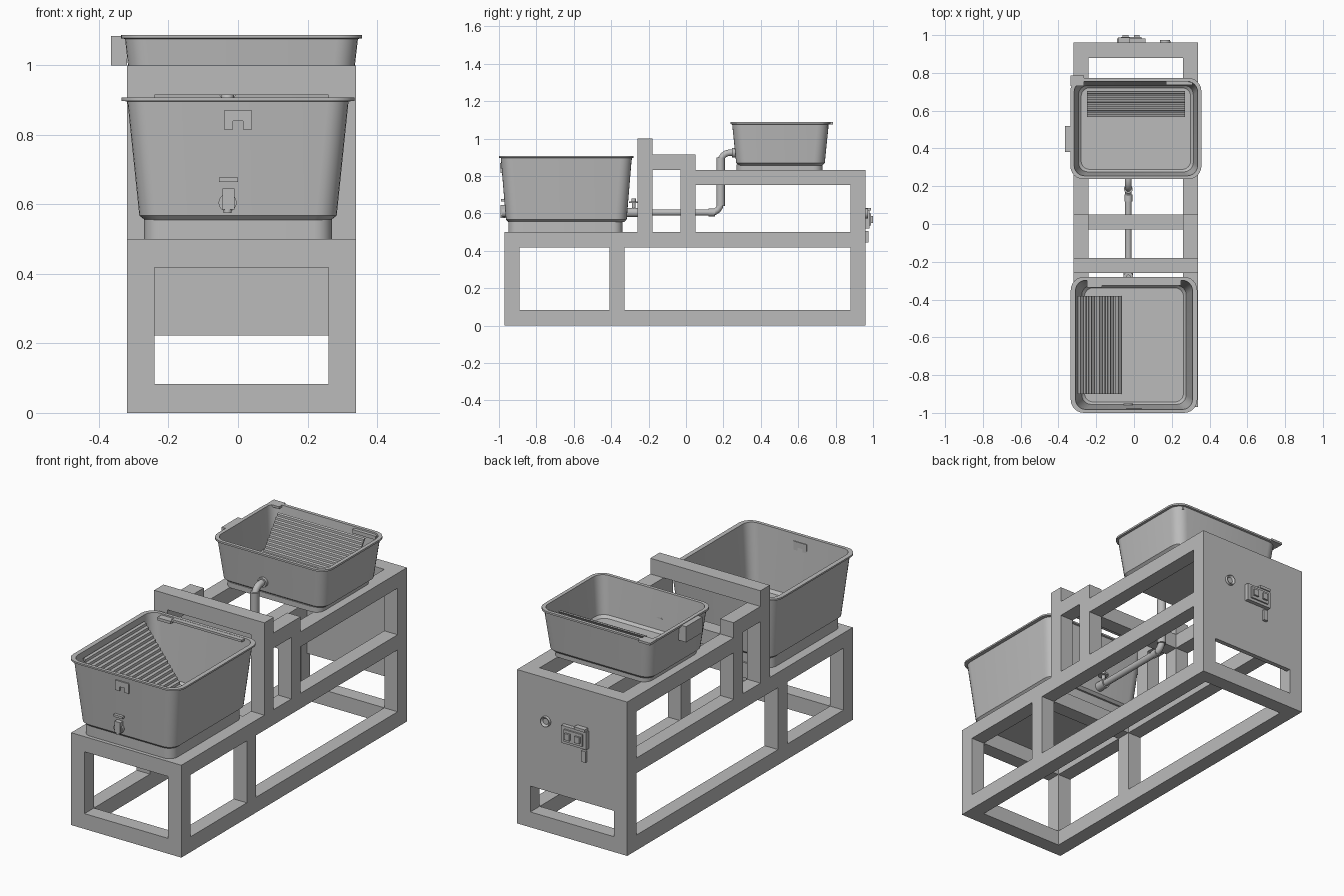
import bpy, bmesh, math
from mathutils import Vector

cube = bpy.data.objects.get("Cube")
if cube:
    bpy.data.objects.remove(cube, do_unlink=True)

grey = bpy.data.materials.new("plain_grey")
grey.use_nodes = True
grey.diffuse_color = (0.5, 0.5, 0.5, 1)
shader = next(n for n in grey.node_tree.nodes if n.type == 'BSDF_PRINCIPLED')
shader.inputs["Base Color"].default_value = (0.5, 0.5, 0.5, 1)


def finish(name, bm, smooth=False):
    bmesh.ops.recalc_face_normals(bm, faces=bm.faces)
    mesh = bpy.data.meshes.new(name)
    bm.to_mesh(mesh)
    bm.free()
    mesh.materials.append(grey)
    ob = bpy.data.objects.new(name, mesh)
    bpy.context.collection.objects.link(ob)
    if smooth:
        bpy.ops.object.select_all(action='DESELECT')
        ob.select_set(True)
        bpy.context.view_layer.objects.active = ob
        bpy.ops.object.shade_smooth_by_angle(angle=math.radians(35))
    return ob


def box(name, x, y, z):
    bm = bmesh.new()
    bmesh.ops.create_cube(bm, size=1)
    for v in bm.verts:
        v.co = [(a + b) / 2 + c * (b - a) for (a, b), c in zip((x, y, z), v.co)]
    return finish(name, bm)


def rod(name, start, end, radius, sides=20):
    start, end = Vector(start), Vector(end)
    bm = bmesh.new()
    bmesh.ops.create_cone(bm, cap_ends=True, segments=sides, radius1=radius,
                          radius2=radius, depth=(end - start).length)
    turn = (end - start).to_track_quat('Z', 'Y')
    for v in bm.verts:
        v.co = turn @ v.co + (start + end) / 2
    return finish(name, bm, True)


def loft(name, cx, cy, sections):
    """Stack rounded rectangles (half x, half y, z, corner radius), capped."""
    bm = bmesh.new()
    rings = []
    for hx, hy, z, r in sections:
        ring = []
        for q, (sx, sy) in enumerate(((1, 1), (-1, 1), (-1, -1), (1, -1))):
            for k in range(7):
                a = math.pi / 2 * (q + k / 6)
                ring.append(bm.verts.new((cx + sx * (hx - r) + r * math.cos(a),
                                          cy + sy * (hy - r) + r * math.sin(a), z)))
        rings.append(ring)
    n = len(rings[0])
    for lo, hi in zip(rings, rings[1:]):
        for i in range(n):
            j = (i + 1) % n
            bm.faces.new((lo[i], lo[j], hi[j], hi[i]))
    bm.faces.new(rings[0][::-1])
    bm.faces.new(rings[-1])
    return finish(name, bm, True)


def washboard(name, origin, width, slope, ridges):
    """Thin ridged board: width and slope are its two edge vectors."""
    o, w, s = Vector(origin), Vector(width), Vector(slope)
    up = w.cross(s).normalized()
    if up.z < 0:
        up = -up
    bm = bmesh.new()
    rows = []
    for i in range(2 * ridges + 1):
        p = o + s * (i / (2 * ridges))
        crest = up * (0.012 if i % 2 else 0.006)
        rows.append([bm.verts.new(c) for c in (p + crest, p + w + crest, p + w, p)])
    for a, b in zip(rows, rows[1:]):
        for i in range(4):
            j = (i + 1) % 4
            bm.faces.new((a[i], a[j], b[j], b[i]))
    bm.faces.new(rows[0])
    bm.faces.new(rows[-1])
    return finish(name, bm)


# Frame: matching side posts and rails
LEFT, RIGHT, BEAM = 0.34, -0.32, 0.08
for side, x in (("left", (LEFT - BEAM, LEFT)), ("right", (RIGHT, RIGHT + BEAM))):
    box(side + "_bottom_rail", x, (-0.97, 0.96), (0, 0.083))
    box(side + "_middle_rail", x, (-0.97, 0.96), (0.418, 0.5))
    box(side + "_top_rail", x, (-0.03, 0.96), (0.752, 0.833))
    box(side + "_step_rail", x, (-0.18, 0.05), (0.833, 0.915))
    box(side + "_front_post", x, (-0.97, -0.89), (0.083, 0.418))
    box(side + "_middle_post", x, (-0.41, -0.33), (0.083, 0.418))
    box(side + "_rear_post_low", x, (0.88, 0.96), (0.083, 0.418))
    box(side + "_rear_post_high", x, (0.88, 0.96), (0.5, 0.752))
    box(side + "_tall_post", x, (-0.26, -0.18), (0.5, 1.0))
    box(side + "_inner_post", x, (-0.03, 0.05), (0.5, 0.752))

# Frame: cross members and rear panel
INNER = (RIGHT + BEAM, LEFT - BEAM)
for name, y, z in (("front_bottom_bar", (-0.97, -0.89), (0, 0.083)),
                   ("rear_bottom_bar", (0.88, 0.96), (0, 0.083)),
                   ("front_middle_bar", (-0.97, -0.89), (0.418, 0.5)),
                   ("inner_middle_bar", (-0.41, -0.33), (0.418, 0.5)),
                   ("inner_top_bar", (-0.03, 0.05), (0.752, 0.833)),
                   ("rear_top_bar", (0.88, 0.96), (0.752, 0.833)),
                   ("tall_cross_bar", (-0.26, -0.18), (0.915, 1.0)),
                   ("rear_panel", (0.935, 0.96), (0.223, 0.752))):
    box(name, INNER, y, z)

# Front tub with rolled rim, hollow inside
loft("front_tub_skirt", 0, -0.645, [(0.27, 0.305, 0.5, 0.05), (0.27, 0.305, 0.56, 0.05)])
loft("front_tub", 0, -0.64, [
    (0.268, 0.31, 0.555, 0.05), (0.284, 0.323, 0.568, 0.06), (0.318, 0.35, 0.896, 0.06),
    (0.335, 0.36, 0.898, 0.07), (0.335, 0.36, 0.907, 0.07), (0.31, 0.342, 0.907, 0.055),
    (0.276, 0.315, 0.585, 0.05), (0.262, 0.302, 0.57, 0.045)])

# Rear tub, shallower
loft("rear_tub_skirt", 0.01, 0.5, [(0.285, 0.23, 0.833, 0.05), (0.285, 0.23, 0.862, 0.05)])
loft("rear_tub", 0.01, 0.505, [
    (0.295, 0.225, 0.857, 0.05), (0.312, 0.237, 0.87, 0.06), (0.335, 0.258, 1.076, 0.06),
    (0.347, 0.268, 1.078, 0.07), (0.347, 0.268, 1.088, 0.07), (0.327, 0.25, 1.088, 0.055),
    (0.304, 0.229, 0.885, 0.05), (0.29, 0.216, 0.872, 0.045)])

# Sloped washboards
washboard("front_washboard", (-0.3, -0.9, 0.88), (0, 0.52, 0), (0.23, 0, -0.3), 16)
washboard("rear_washboard", (-0.25, 0.705, 1.07), (0.52, 0, 0), (0, -0.135, -0.18), 12)

# Pipe from rear tub down to front tub
PX = -0.03
curve = bpy.data.curves.new("connecting_pipe", 'CURVE')
curve.dimensions = '3D'
curve.bevel_depth = 0.018
curve.bevel_resolution = 3
path = [(-0.31, 0.605), (0.135, 0.605)]
path += [(0.135 + 0.05 * math.sin(a), 0.655 - 0.05 * math.cos(a))
         for a in (math.pi / 8 * k for k in range(1, 5))]
path += [(0.185 + 0.05 * (1 - math.cos(a)), 0.875 + 0.05 * math.sin(a))
         for a in (math.pi / 8 * k for k in range(5))] + [(0.27, 0.925)]
spline = curve.splines.new('POLY')
spline.points.add(len(path) - 1)
for p, (y, z) in zip(spline.points, path):
    p.co = (PX, y, z, 1)
spline.use_smooth = True
curve.use_fill_caps = True
curve.materials.append(grey)
bpy.context.collection.objects.link(bpy.data.objects.new("connecting_pipe", curve))
rod("pipe_sleeve", (PX, 0.185, 0.64), (PX, 0.185, 0.9), 0.023)
rod("pipe_coupling", (PX, 0.12, 0.605), (PX, 0.155, 0.605), 0.021)
rod("pipe_flange", (PX, 0.245, 0.925), (PX, 0.27, 0.925), 0.026)

# Valve behind the front tub
rod("valve_body", (PX, -0.32, 0.605), (PX, -0.26, 0.605), 0.025)
rod("valve_stem", (PX, -0.28, 0.6), (PX, -0.28, 0.665), 0.01)
rod("valve_handle", (PX, -0.28, 0.655), (PX, -0.28, 0.665), 0.026)
rod("valve_knob", (PX, -0.28, 0.665), (PX, -0.28, 0.68), 0.012)

# Front drain tap and hanging clip
rod("drain_collar", (PX, -0.95, 0.605), (PX, -0.985, 0.605), 0.026)
box("drain_tap", (-0.045, -0.01), (-0.993, -0.965), (0.585, 0.645))
rod("drain_spout", (PX, -0.98, 0.575), (PX, -0.98, 0.61), 0.012)
box("drain_slot", (-0.055, 0), (-0.988, -0.965), (0.665, 0.677))
box("clip_bridge", (-0.04, 0.04), (-0.995, -0.975), (0.84, 0.87))
for x in (-0.04, 0.015):
    box("clip_leg", (x, x + 0.025), (-0.993, -0.975), (0.815, 0.84))
box("front_tub_bracket", (-0.25, -0.17), (-0.335, -0.29), (0.885, 0.9))
box("front_tub_shelf", (-0.17, 0.25), (-0.325, -0.3), (0.895, 0.907))

# Rear tub side box, corner tab and inner ledge
box("side_box", (-0.365, -0.32), (0.38, 0.52), (1.0, 1.085))
box("corner_tab", (-0.335, -0.265), (0.73, 0.785), (1.076, 1.088))
box("inner_ledge", (0.17, 0.31), (0.735, 0.76), (1.06, 1.08))

# Switch gear on the rear panel
box("switch_box", (-0.09, 0.06), (0.96, 0.982), (0.52, 0.615))
box("switch_cover", (-0.07, 0.04), (0.982, 0.99), (0.535, 0.6))
for x in (-0.06, 0.0):
    box("switch_lever", (x, x + 0.03), (0.99, 1.0), (0.55, 0.585))
box("switch_cap", (-0.085, -0.02), (0.96, 0.988), (0.615, 0.63))
box("label_plate", (-0.08, -0.055), (0.96, 0.975), (0.445, 0.505))
bm = bmesh.new()
bmesh.ops.create_cone(bm, cap_ends=True, segments=24, radius1=0.028, radius2=0.026, depth=0.014)
cap = max(bm.faces, key=lambda f: f.calc_center_median().z)
bmesh.ops.inset_region(bm, faces=[cap], thickness=0.01, depth=0)
bmesh.ops.translate(bm, verts=cap.verts, vec=(0, 0, -0.01))
for v in bm.verts:
    v.co = (v.co.x + 0.165, v.co.z + 0.967, 0.6 - v.co.y)
finish("round_socket", bm, True)
